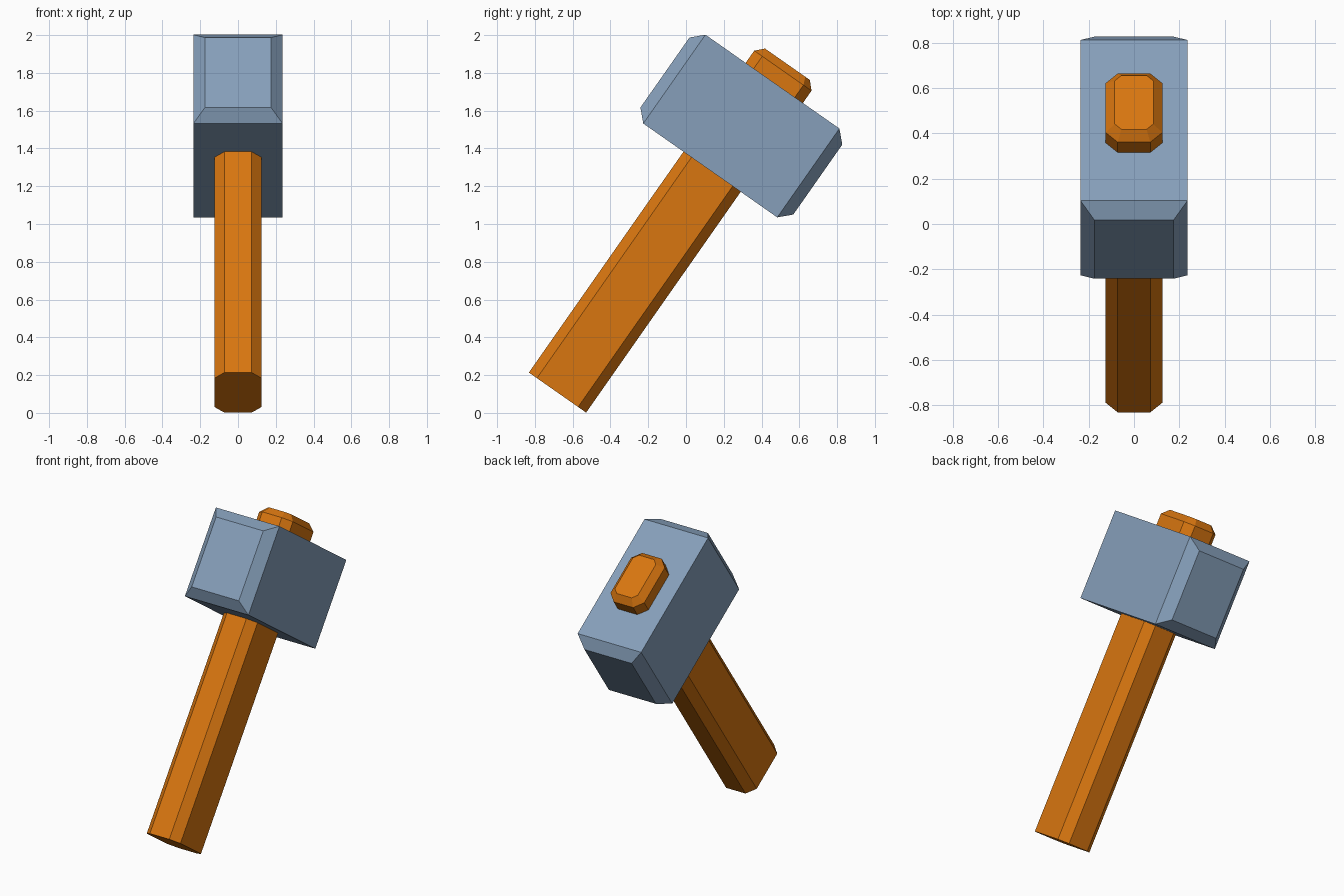
import bpy, bmesh, math
from mathutils import Matrix, Vector

if "Cube" in bpy.data.objects:
    bpy.data.objects.remove(bpy.data.objects["Cube"])

# The whole hammer leans 35 degrees towards the back
TILT = Matrix.Rotation(math.radians(-35), 4, 'X')


def material(name, color):
    m = bpy.data.materials.new(name)
    m.diffuse_color = (*color, 1)
    m.use_nodes = True
    m.node_tree.nodes["Principled BSDF"].inputs["Base Color"].default_value = m.diffuse_color
    return m


def loft(name, rings, mat):
    """Skin a list of point rings, cap both ends and tilt the result."""
    bm = bmesh.new()
    loops = [[bm.verts.new(TILT @ Vector(p)) for p in ring] for ring in rings]
    n = len(loops[0])
    for a, b in zip(loops, loops[1:]):
        for i in range(n):
            j = (i + 1) % n
            bm.faces.new((a[i], a[j], b[j], b[i]))
    bm.faces.new(loops[0])
    bm.faces.new(loops[-1])
    bmesh.ops.recalc_face_normals(bm, faces=bm.faces)
    mesh = bpy.data.meshes.new(name)
    bm.to_mesh(mesh)
    bm.free()
    mesh.materials.append(mat)
    ob = bpy.data.objects.new(name, mesh)
    bpy.context.collection.objects.link(ob)
    return ob


def handle_ring(z, inset=0.0):
    """Rectangle with cut corners, shrunk evenly by inset."""
    hx, hy, yc = 0.125 - inset, 0.185 - inset, -0.619
    k = inset * math.tan(math.radians(22.5))
    fx, fy = 0.072 - k, 0.133 - k
    return [(x, yc + y, z) for x, y in (
        (hx, -fy), (hx, fy), (fx, hy), (-fx, hy),
        (-hx, fy), (-hx, -fy), (-fx, -hy), (fx, -hy))]


def head_ring(y, inset=0.0):
    """Rectangular section of the head at distance y from its middle."""
    hx, hz = 0.236 - inset, 0.287 - inset
    return [(sx * hx, -0.631 + y, 1.412 + sz * hz)
            for sx, sz in ((-1, -1), (1, -1), (1, 1), (-1, 1))]


wood = material("orange wood", (0.69, 0.181, 0.005))
steel = material("blue grey steel", (0.238, 0.347, 0.491))

# Handle runs through the head and ends in a bevelled tip
loft("handle", [handle_ring(-0.302), handle_ring(1.778), handle_ring(1.82, 0.04)], wood)

# Block head with bevelled striking faces at both ends
loft("hammer_head", [head_ring(-0.494, 0.061), head_ring(-0.433),
                     head_ring(0.433), head_ring(0.494, 0.061)], steel)
